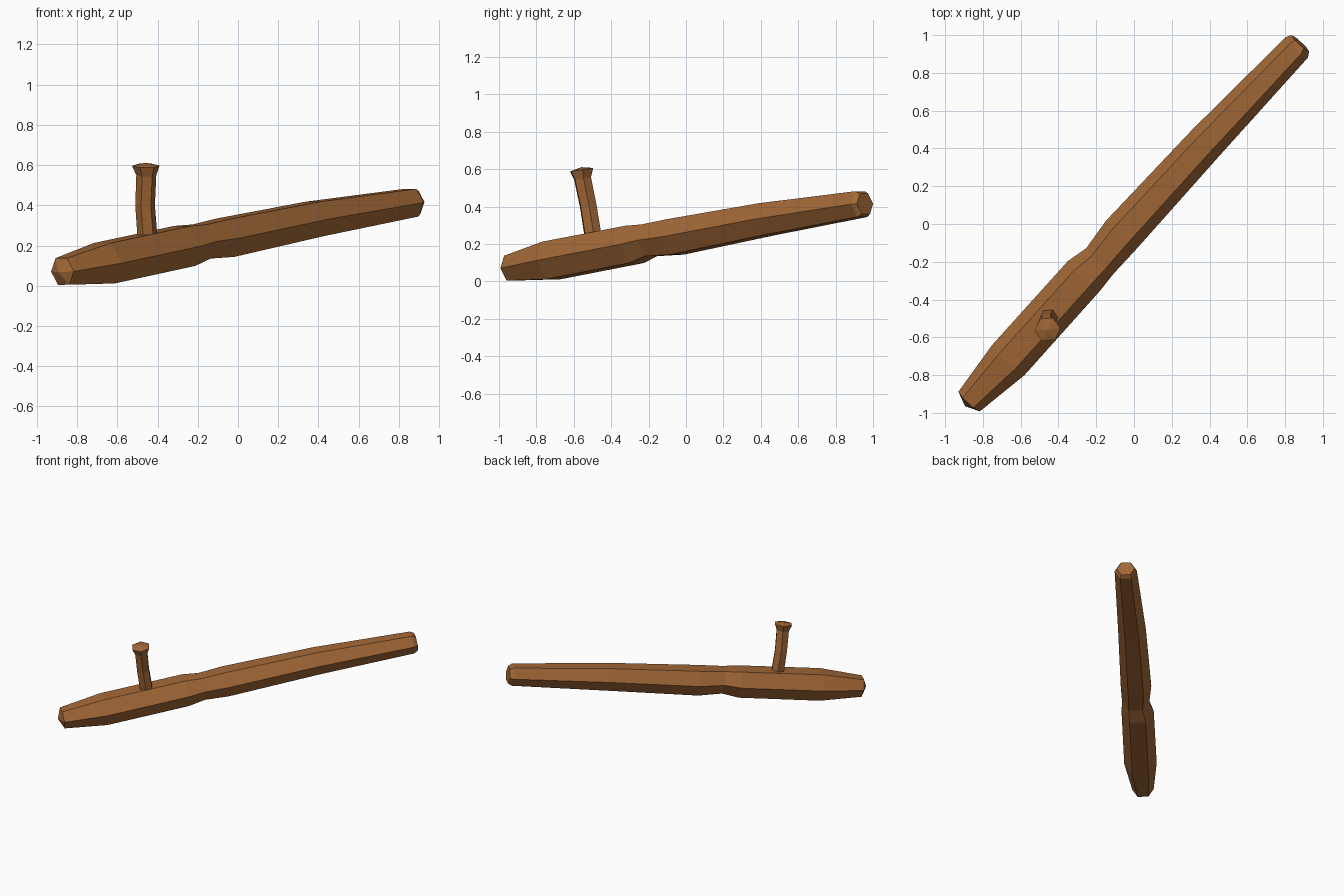
import bpy, bmesh, math
from mathutils import Vector

if "Cube" in bpy.data.objects:
    bpy.data.objects.remove(bpy.data.objects["Cube"])

wood = bpy.data.materials.new("brown_wood")
wood.diffuse_color = (0.36, 0.138, 0.038, 1)
wood.use_nodes = True
wood.node_tree.nodes["Principled BSDF"].inputs["Base Color"].default_value = wood.diffuse_color


def hex_loft(name, rings, side, axes, start_bulge=0.0, end_bulge=0.0):
    """Six-sided loft through (x, y, z, radius) rings with fan caps."""
    bm = bmesh.new()
    loops = []
    for (x, y, z, r), axis in zip(rings, axes):
        d = Vector(axis).normalized()
        s = Vector(side)
        s = (s - d * s.dot(d)).normalized()
        u = s.cross(d)
        c = Vector((x, y, z))
        loops.append([bm.verts.new(c + r * (s * math.cos(k * math.pi / 3) + u * math.sin(k * math.pi / 3)))
                      for k in range(6)])
    for a, b in zip(loops, loops[1:]):
        for k in range(6):
            n = (k + 1) % 6
            bm.faces.new((a[k], a[n], b[n], b[k]))
    for i, bulge, sign in ((0, start_bulge, -1), (-1, end_bulge, 1)):
        tip = bm.verts.new(Vector(rings[i][:3]) + sign * bulge * Vector(axes[i]).normalized())
        for k in range(6):
            bm.faces.new((loops[i][k], loops[i][(k + 1) % 6], tip))
    bmesh.ops.recalc_face_normals(bm, faces=bm.faces)
    me = bpy.data.meshes.new(name)
    bm.to_mesh(me)
    bm.free()
    me.materials.append(wood)
    ob = bpy.data.objects.new(name, me)
    bpy.context.collection.objects.link(ob)
    return ob


# Long shaft: tapered butt, notch behind the grip, chamfered far end
shaft = [
    (-0.873, -0.94, 0.071, 0.077),
    (-0.665, -0.72, 0.112, 0.117),
    (-0.265, -0.275, 0.198, 0.116),
    (-0.180, -0.195, 0.220, 0.099),
    (-0.067, -0.057, 0.238, 0.110),
    (0.380, 0.430, 0.332, 0.100),
    (0.862, 0.935, 0.413, 0.080),
    (0.880, 0.957, 0.416, 0.064),
]
hex_loft("shaft", shaft, (0.73, -0.68, 0), [(0.67, 0.73, 0.135)] * len(shaft), 0.033, 0.0)

# Upright side grip with a flared knob
grip = [
    (-0.448, -0.492, 0.21, 0.050),
    (-0.462, -0.522, 0.40, 0.049),
    (-0.456, -0.553, 0.55, 0.050),
    (-0.458, -0.558, 0.597, 0.069),
]
hex_loft("side_grip", grip, (1, 0.1, 0), [(0, -0.16, 1)] * len(grip), 0.0, 0.014)
